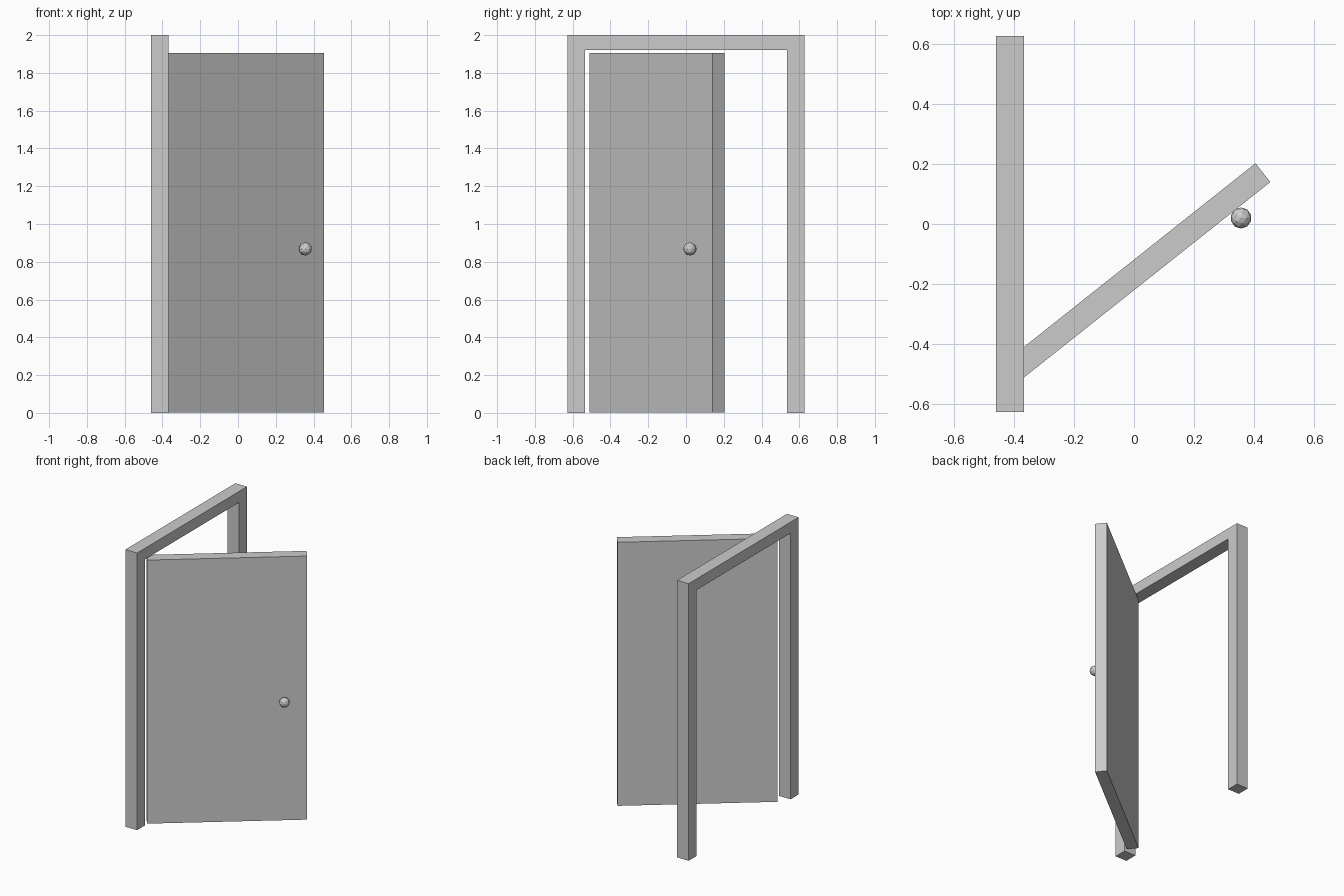
import bpy, bmesh, math
from mathutils import Vector

if "Cube" in bpy.data.objects:
    bpy.data.objects.remove(bpy.data.objects["Cube"])


def prism(name, profile, direction):
    """Extrude a closed flat outline along a direction."""
    bm = bmesh.new()
    face = bm.faces.new([bm.verts.new(p) for p in profile])
    ext = bmesh.ops.extrude_face_region(bm, geom=[face], use_keep_orig=True)
    verts = [g for g in ext["geom"] if isinstance(g, bmesh.types.BMVert)]
    bmesh.ops.translate(bm, verts=verts, vec=direction)
    bmesh.ops.recalc_face_normals(bm, faces=bm.faces)
    mesh = bpy.data.meshes.new(name)
    bm.to_mesh(mesh)
    bm.free()
    obj = bpy.data.objects.new(name, mesh)
    bpy.context.collection.objects.link(obj)
    return obj


# Door frame: one U-shaped outline, open at the floor
outer, inner, top, under = 0.627, 0.535, 2.0, 1.92
x0, x1 = -0.46, -0.367
half = [(outer, 0), (outer, top)]
outline = half + [(-y, z) for y, z in reversed(half)]
outline += [(-inner, 0), (-inner, under), (inner, under), (inner, 0)]
prism("door_frame", [(x0, y, z) for y, z in outline], Vector((x1 - x0, 0, 0)))

# Door leaf: swung open from the hinge corner
hinge = Vector((-0.367, -0.512, 0.003))
angle = math.atan2(0.652, 0.822)
along = Vector((math.cos(angle), math.sin(angle), 0))
back = Vector((-math.sin(angle), math.cos(angle), 0))
width, thick = 1.049, 0.08
corners = [hinge, hinge + along * width,
           hinge + along * width + back * thick, hinge + back * thick]
prism("door", corners, Vector((0, 0, 1.902)))

# Door knob: low-poly ball resting on the front face
bpy.ops.mesh.primitive_ico_sphere_add(subdivisions=2, radius=0.035,
                                      location=(0.357, 0.02, 0.868))
bpy.context.object.name = "door_knob"
